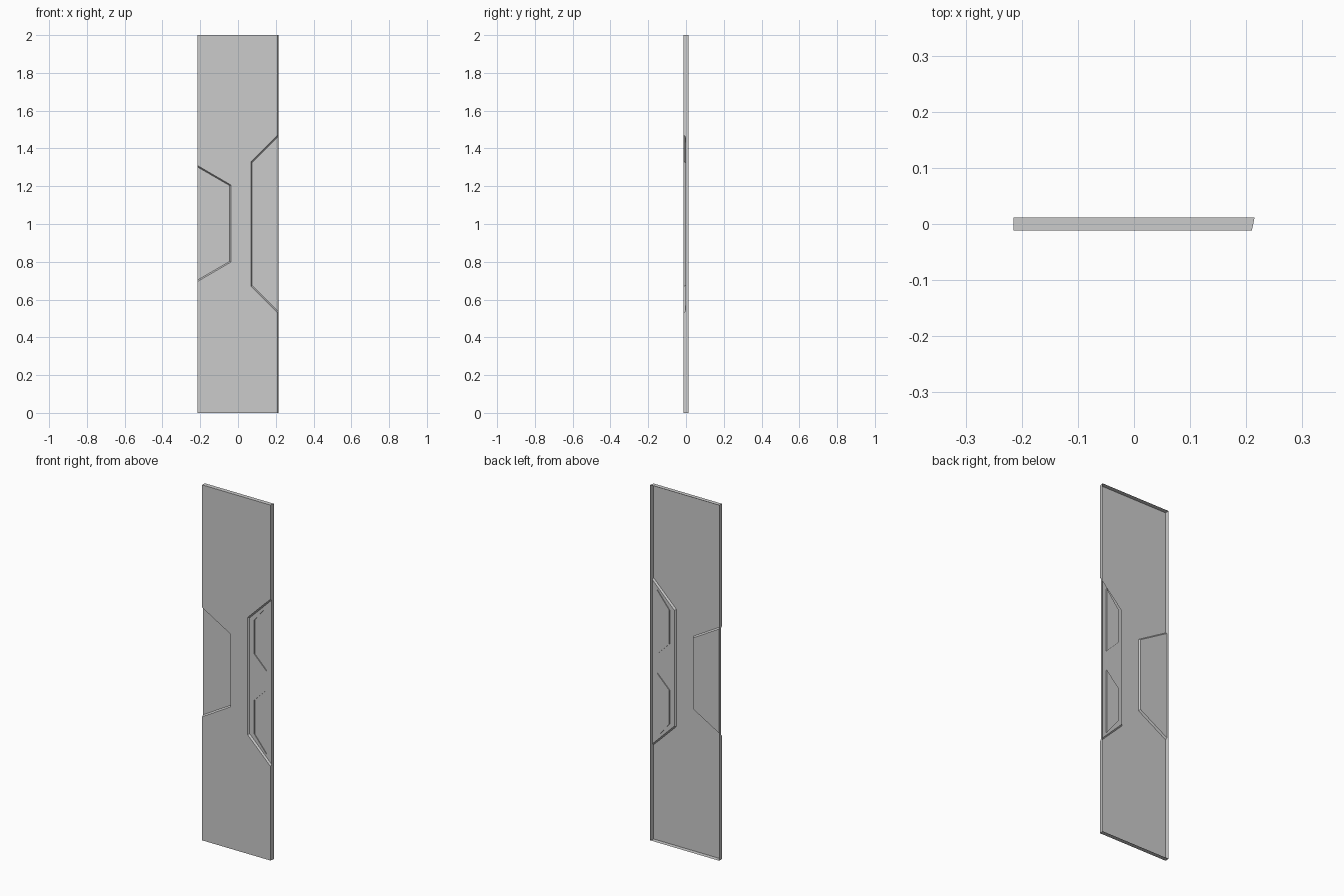
import bpy, bmesh

if "Cube" in bpy.data.objects:
    bpy.data.objects.remove(bpy.data.objects["Cube"])

FRONT, BACK, H = -0.012, 0.012, 2.0
FLOOR_R, FLOOR_L, WINDOW = -0.003, -0.002, 0.002   # recess depths (y)


def right_x(y):
    # the right edge leans outward towards the back
    return 0.21 + 0.005 * (y - FRONT) / (BACK - FRONT)


def at(y, pts):
    return [(x, y, z) for x, z in pts]


def make(name, faces):
    bm = bmesh.new()
    for f in faces:
        bm.faces.new([bm.verts.new(p) for p in f])
    bmesh.ops.remove_doubles(bm, verts=bm.verts, dist=1e-5)
    bmesh.ops.recalc_face_normals(bm, faces=bm.faces)
    # the front sheet must face -y
    if sum(f.normal.y * f.calc_area() for f in bm.faces) > 0:
        bmesh.ops.reverse_faces(bm, faces=bm.faces)
    me = bpy.data.meshes.new(name)
    bm.to_mesh(me)
    bm.free()
    ob = bpy.data.objects.new(name, me)
    bpy.context.collection.objects.link(ob)
    return ob


def loft(a, b, closed=False):
    n = len(a)
    return [[a[i], a[(i + 1) % n], b[(i + 1) % n], b[i]]
            for i in range(n if closed else n - 1)]


def flip(pts):
    # mirror about mid height
    return [(x, y, H - z) for x, y, z in pts]


# Recess outlines, bottom to top: front rim and floor
xf, xr = right_x(FRONT), right_x(FLOOR_R)
r_rim = at(FRONT, [(xf, 0.53), (0.068, 0.67), (0.068, 1.33), (xf, 1.47)])
r_floor = at(FLOOR_R, [(xr, 0.538), (0.075, 0.674), (0.075, 1.326), (xr, 1.462)])
l_rim = at(FRONT, [(-0.215, 0.695), (-0.038, 0.798), (-0.038, 1.207), (-0.215, 1.31)])
l_floor = at(FLOOR_L, [(-0.215, 0.703), (-0.044, 0.802), (-0.044, 1.203), (-0.215, 1.302)])

# Front sheet with both notches
front = (at(FRONT, [(-0.215, 0), (xf, 0)]) + r_rim
         + at(FRONT, [(xf, H), (-0.215, H)]) + l_rim[::-1])

# Side walls follow the notch profile; the back stays open
xb = right_x(BACK)
right_wall = [(xf, FRONT, 0), r_rim[0], r_floor[0], r_floor[3], r_rim[3],
              (xf, FRONT, H), (xb, BACK, H), (xb, BACK, 0)]
left_wall = [(-0.215, FRONT, 0), l_rim[0], l_floor[0], l_floor[3], l_rim[3],
             (-0.215, FRONT, H), (-0.215, BACK, H), (-0.215, BACK, 0)]
ends = [[(-0.215, FRONT, z), (xf, FRONT, z), (xb, BACK, z), (-0.215, BACK, z)]
        for z in (0, H)]

# Right recess floor: each half is a ring around a sunken window
half = at(FLOOR_R, [(xr, 1.0), (0.075, 1.0), (0.075, 1.326), (xr, 1.462)])
win = [(0.178, 1.055), (0.103, 1.13), (0.103, 1.32), (0.178, 1.413)]
win_rim, win_floor = at(FLOOR_R, win), at(WINDOW, win)
floor_faces = loft(half, win_rim, True) + loft(win_rim, win_floor, True) + [win_floor]
right_recess = floor_faces + [flip(f) for f in floor_faces]

make("door_panel", [front, right_wall, left_wall] + ends
     + loft(r_rim, r_floor) + loft(l_rim, l_floor))
make("right_recess_with_windows", right_recess)
make("left_recess_floor", [l_floor])
